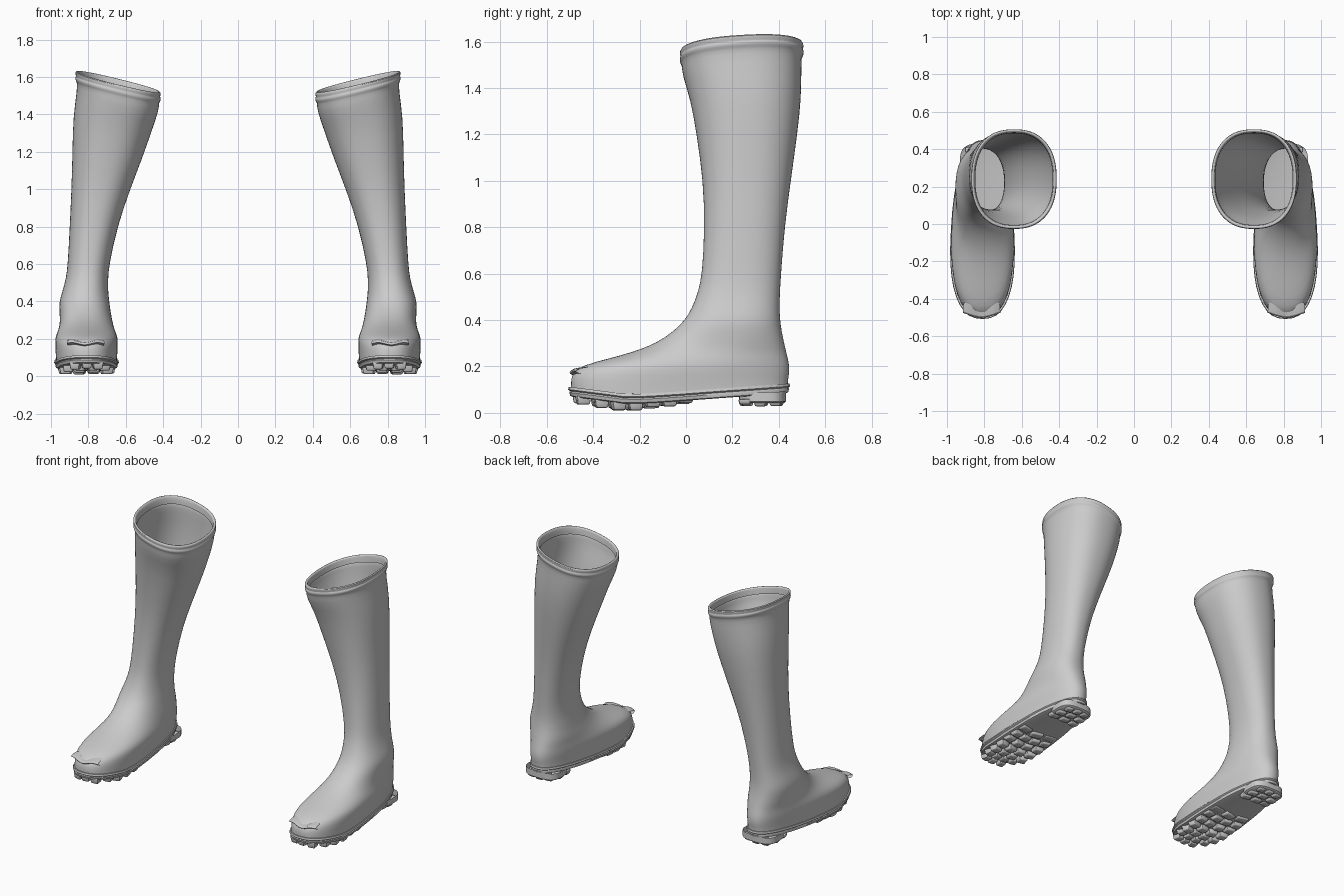
import bpy, bmesh, math, random
from mathutils import Matrix, Vector

if "Cube" in bpy.data.objects:
    bpy.data.objects.remove(bpy.data.objects["Cube"])

random.seed(4)
SEG = 40


def interp(table, y):
    for (a, p), (b, q) in zip(table, table[1:]):
        if y <= b:
            t = max(0, (y - a) / (b - a))
            return p + (q - p) * t
    return table[-1][1]


def spow(v, e):
    return math.copysign(abs(v) ** e, v)


def outline(xi, xo, yf, yb, k=0.0, n=2.2):
    """Rounded egg outline; k widens the toe end."""
    pts = []
    for i in range(SEG):
        a = 2 * math.pi * i / SEG
        u, v = -spow(math.cos(a), 2 / n), spow(math.sin(a), 2 / n)
        pts.append(((xi + xo) / 2 + (xo - xi) / 2 * v * (1 + k * u),
                    (yf + yb) / 2 - (yb - yf) / 2 * u))
    return pts


def loft(bm, rings):
    rows = [[bm.verts.new(p) for p in r] for r in rings]
    for r, s in zip(rows, rows[1:]):
        for i in range(SEG):
            j = (i + 1) % SEG
            bm.faces.new((r[i], r[j], s[j], s[i]))
    return rows


def cap(bm, row):
    """Close a ring with strips running from side to side."""
    h = SEG // 2
    bm.faces.new((row[0], row[1], row[-1]))
    for i in range(1, h - 1):
        bm.faces.new((row[i], row[i + 1], row[-i - 1], row[-i]))
    bm.faces.new((row[h - 1], row[h], row[h + 1]))


def finish(bm, name, subdiv=0, angle=40):
    """Make the object for one boot and mirror it across x = 0."""
    bmesh.ops.recalc_face_normals(bm, faces=bm.faces)
    me = bpy.data.meshes.new(name)
    bm.to_mesh(me)
    bm.free()
    ob = bpy.data.objects.new(name, me)
    bpy.context.collection.objects.link(ob)
    if subdiv:
        m = ob.modifiers.new("smooth", 'SUBSURF')
        m.levels = m.render_levels = subdiv
    ob.modifiers.new("pair", 'MIRROR').use_mirror_merge = False
    bpy.ops.object.select_all(action='DESELECT')
    ob.select_set(True)
    bpy.context.view_layer.objects.active = ob
    bpy.ops.object.shade_smooth_by_angle(angle=math.radians(angle))
    return ob


SOLE_TOP = [(-.5, .10), (-.38, .085), (-.25, .068), (-.1, .075), (.1, .09), (.45, .115)]
TREAD = [(-.5, .05), (-.4, .03), (-.25, .006), (-.1, .025), (.03, .05)]


def rim_z(x, y):
    return 1.575 + .245 * (x - .635) + .06 * (y - .24)


# Upper: slices from the sole edge to below the rim (z, xi, xo, yf, yb, toe widening)
slices = [
    (.17, .645, .975, -.495, .447, .15), (.205, .645, .975, -.45, .446, .13),
    (.235, .655, .965, -.33, .440, .10), (.265, .665, .955, -.22, .432, .06),
    (.30, .672, .952, -.13, .424, .0), (.35, .682, .955, -.055, .413, .0),
    (.40, .688, .956, -.005, .406, .0), (.45, .694, .94, .025, .403, .0),
    (.52, .695, .92, .052, .405, .0), (.60, .688, .91, .07, .410, .0),
    (.80, .645, .90, .08, .425, .0), (1.0, .58, .89, .074, .452, .0),
    (1.2, .507, .885, .045, .480, .0), (1.35, .46, .882, .02, .497, .0)]
rings = []
for drop in (.0, .035):
    rings.append([(x, y, interp(SOLE_TOP, y) + drop - .008)
                  for x, y in outline(.65, .97, -.497, .44, .16, 2.4)])
for z, xi, xo, yf, yb, k in slices:
    t = max(0, (z - .8) / .8)
    rings.append([(x, y, z + t * .245 * (x - (xi + xo) / 2))
                  for x, y in outline(xi, xo, yf, yb, k, 2.3)])

# Rolled rim: band swelling outward, then folded inside
for d, g in ((-.10, -.004), (-.058, -.004), (-.05, .004), (-.035, .007), (-.028, .001),
             (-.02, .004), (-.006, .006), (.0, -.002), (-.004, -.012), (-.05, -.016)):
    rings.append([(x, y, rim_z(x, y) + d)
                  for x, y in outline(.418 - g, .865 + g, -.022 - g, .502 + g, 0, 2.35)])
bm = bmesh.new()
loft(bm, rings)
finish(bm, "boot_upper", 1, 60)

# Sole: welt lip, groove and slab following the foot outline
bm = bmesh.new()
rings = []
for d, g in ((.012, -.004), (.012, .008), (.0, .011), (-.006, .003), (-.012, .006), (-.026, .002), (-.03, -.01)):
    rings.append([(x, y, interp(SOLE_TOP, y) + d)
                  for x, y in outline(.652 - g, .968 + g, -.497 - g, .438 + g, .16, 2.4)])
rows = loft(bm, rings)
cap(bm, rows[-1])
finish(bm, "boot_sole")


def half_width(y):
    u = min(1, abs((-.03 - y) / .468))
    return .158 * (1 - u ** 2.4) ** (1 / 2.4) * (1 + .16 * (-.03 - y) / .468)


def lug(bm, x, y, w, d, z0, z1, turn):
    """Rounded tread block, narrower at the ground."""
    m = Matrix.Translation((x, y, (z0 + z1) / 2)) @ Matrix.Rotation(turn, 4, 'Z')
    m = m @ Matrix.Diagonal((w, d, z1 - z0, 1))
    vs = bmesh.ops.create_cube(bm, size=1, matrix=m)['verts']
    for v in vs:
        if v.co.z < (z0 + z1) / 2:
            v.co.x += (x - v.co.x) * .2
            v.co.y += (y - v.co.y) * .2
    es = list({e for v in vs for e in v.link_edges})
    bmesh.ops.bevel(bm, geom=es, offset=.008, segments=2, affect='EDGES', profile=.5)


# Forefoot tread: angled rows of lugs
bm = bmesh.new()
for r in range(7):
    y = -.455 + r * .073
    hw = half_width(y) * .96
    cols = 3 if r in (0, 6) else 4
    w = 2 * hw / cols
    for c in range(cols):
        off = (c - (cols - 1) / 2)
        x = .81 + off * w
        yy = y + abs(off) * .012
        z0 = interp(TREAD, yy) + random.uniform(-.004, .006)
        lug(bm, x, yy, w * .96, .066, max(.001, z0), interp(SOLE_TOP, yy) - .014,
            random.uniform(.1, .25) * (1 if off > 0 else -1))
finish(bm, "forefoot_tread")

# Heel block with its own lugs
bm = bmesh.new()
rings = []
for d, g in ((.085, 0), (.05, .0), (.042, -.01)):
    rings.append([(x, y, d + .04 * max(0, y - .25) * (d > .08))
                  for x, y in outline(.69 - g, .93 + g, .228 - g, .432 + g, -.02, 2.9)])
rows = loft(bm, rings)
cap(bm, rows[-1])
for r, y in enumerate((.265, .33, .395)):
    for c in (-1, 0, 1):
        w = (.078, .076, .062)[r]
        lug(bm, .81 + c * w, y - abs(c) * .008, w * .94, .056,
            .03 + random.uniform(-.004, .006), .06, c * -.15)
finish(bm, "heel_tread")

# Toe scuff: small raised ragged fold on top of the toe
bm = bmesh.new()
prev = None
for i in range(11):
    t = i / 10
    p = Vector((.715 + .2 * t, -.485 - .018 * math.sin(math.pi * t) + .02 * abs(t - .5),
                .178 + .007 * math.sin(9 * t)))
    row = [bm.verts.new(p + Vector((0, .06, .015))), bm.verts.new(p + Vector((0, 0, .008))),
           bm.verts.new(p + Vector((0, -.003, -.004))), bm.verts.new(p + Vector((0, .03, -.016)))]
    if prev:
        for a in range(3):
            bm.faces.new((prev[a], row[a], row[a + 1], prev[a + 1]))
    prev = row
finish(bm, "toe_fold", 1)
